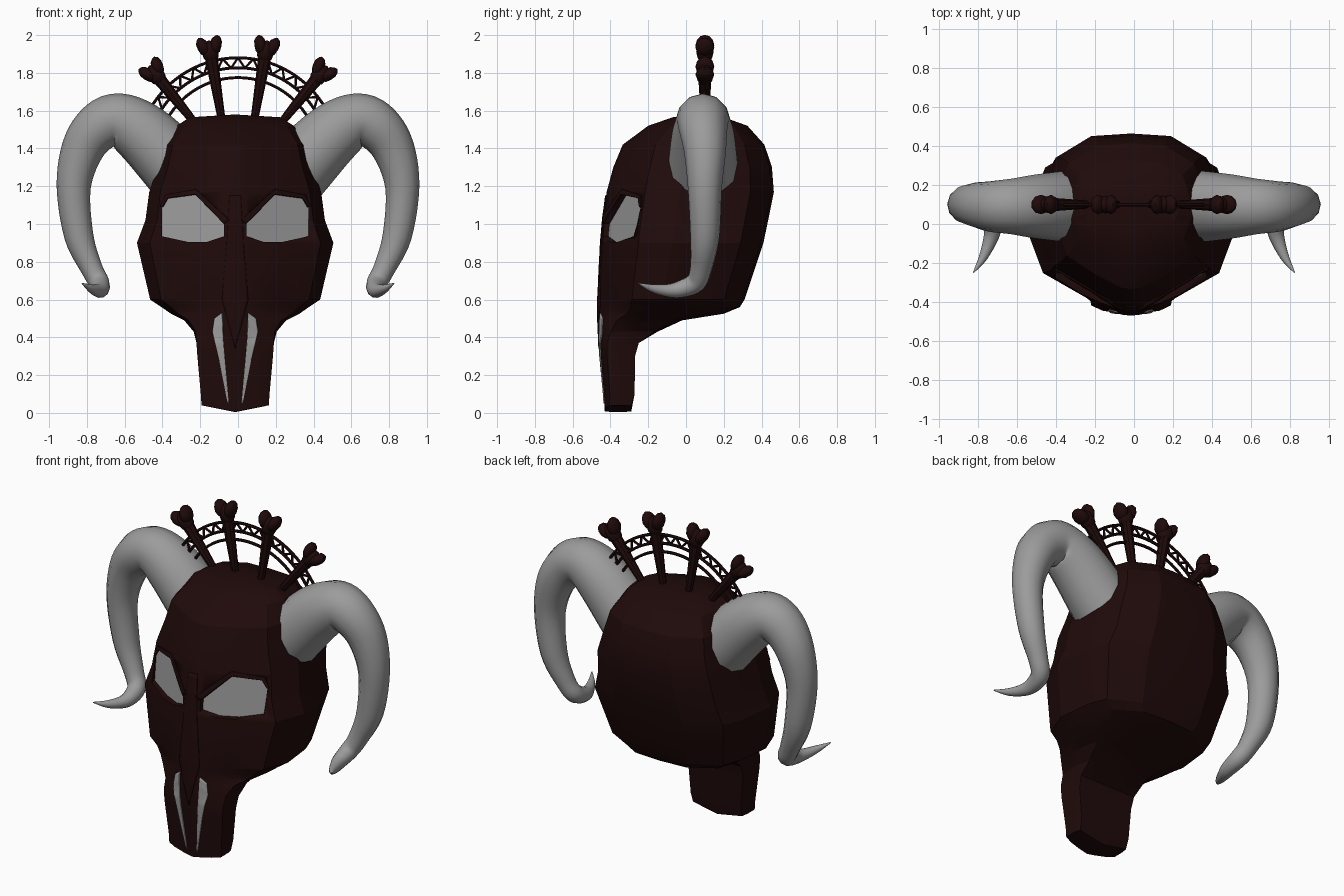
import bpy, bmesh, math
from mathutils import Vector, Matrix
from mathutils.bvhtree import BVHTree

old = bpy.data.objects.get("Cube")
if old:
    bpy.data.objects.remove(old, do_unlink=True)

CENTRE = -0.015   # skull sits slightly off axis
CREST_Y = 0.1


def material(name, colour):
    m = bpy.data.materials.new(name)
    m.use_nodes = True
    m.diffuse_color = (*colour, 1)
    bsdf = next(n for n in m.node_tree.nodes if n.type == "BSDF_PRINCIPLED")
    bsdf.inputs["Base Color"].default_value = (*colour, 1)
    bsdf.inputs["Roughness"].default_value = 0.8
    return m


dark = material("dark_maroon", (0.014, 0.003, 0.003))
grey = material("horn_grey", (0.33, 0.33, 0.33))


def add_mesh(name, mesh, mat, angle):
    mesh.materials.clear()
    mesh.materials.append(mat)
    mesh.shade_smooth()
    mesh.set_sharp_from_angle(angle=math.radians(angle))
    ob = bpy.data.objects.new(name, mesh)
    bpy.context.collection.objects.link(ob)
    return ob


def add_bmesh(name, bm, mat, angle=20):
    mesh = bpy.data.meshes.new(name)
    bm.to_mesh(mesh)
    bm.free()
    return add_mesh(name, mesh, mat, angle)


def evaluated_mesh(ob):
    deps = bpy.context.evaluated_depsgraph_get()
    return bpy.data.meshes.new_from_object(ob.evaluated_get(deps))


def add_tube(name, paths, mat, resolution, angle):
    """Tubes along lists of (x, y, z, radius)."""
    curve = bpy.data.curves.new(name + "_path", "CURVE")
    curve.dimensions = "3D"
    curve.bevel_depth = 1
    curve.bevel_resolution = resolution
    curve.use_fill_caps = True
    for path in paths:
        spline = curve.splines.new("POLY")
        spline.points.add(len(path) - 1)
        for p, (x, y, z, r) in zip(spline.points, path):
            p.co = (x, y, z, 1)
            p.radius = r
    temp = bpy.data.objects.new(name + "_path", curve)
    bpy.context.collection.objects.link(temp)
    mesh = evaluated_mesh(temp)
    bpy.data.objects.remove(temp, do_unlink=True)
    return add_mesh(name, mesh, mat, angle)


def smooth_path(points, steps=5):
    """Catmull-Rom interpolation, radius included."""
    p = [Vector(q) for q in points]
    p = [p[0] * 2 - p[1]] + p + [p[-1] * 2 - p[-2]]
    out = []
    for a, b, c, d in zip(p, p[1:], p[2:], p[3:]):
        for i in range(steps):
            t = i / steps
            out.append(0.5 * (2 * b + (c - a) * t + (2 * a - 5 * b + 4 * c - d) * t ** 2
                              + (3 * b - a - 3 * c + d) * t ** 3))
    return out + [p[-2]]


# Skull: lofted rings blending a boxy muzzle into a wedge-faced cranium
WEDGE = [(0, 0), (.13, .01), (.48, .1), (.87, .23), (1, .44), (.95, .7), (.85, .86), (.45, .985), (0, 1)]
BOX = [(0, 0), (.33, .01), (.72, .07), (1, .2), (1, .45), (1, .7), (.95, 1), (.5, 1), (0, 1)]
# height, half width, front y, back y, boxiness
RINGS = [(.04, .178, -.43, -.29, 1), (.1, .182, -.435, -.272, 1), (.3, .2, -.455, -.27, 1),
         (.37, .205, -.46, -.25, 1), (.43, .22, -.462, -.15, .6), (.49, .27, -.465, -.02, .3),
         (.525, .34, -.465, .2, .1), (.56, .39, -.465, .285, 0), (.6, .45, -.465, .31, 0),
         (.75, .485, -.458, .36, 0), (.9, .52, -.45, .41, 0), (1.02, .475, -.44, .435, 0),
         (1.17, .455, -.42, .465, 0), (1.3, .41, -.385, .455, 0), (1.42, .38, -.335, .415, 0),
         (1.52, .31, -.2, .325, 0), (1.565, .24, -.07, .2, 0)]
bm = bmesh.new()
loops = []
for z, w, front, back, k in RINGS:
    half = [Vector(a).lerp(Vector(b), k) for a, b in zip(WEDGE, BOX)]
    outline = half + [Vector((-h.x, h.y)) for h in half[-2:0:-1]]
    drop = 0.033 if z < 0.05 else 0
    loops.append([bm.verts.new((CENTRE + h.x * w, front + h.y * (back - front),
                                z - drop * (1 - abs(h.x)))) for h in outline])
for low, high in zip(loops, loops[1:]):
    for i in range(len(low)):
        j = (i + 1) % len(low)
        bm.faces.new((low[i], low[j], high[j], high[i]))
for loop, z in ((loops[0], 0.004), (loops[-1], 1.58)):
    middle = sum((v.co for v in loop), Vector()) / len(loop)
    hub = bm.verts.new((middle.x, middle.y, z))
    for i in range(len(loop)):
        bm.faces.new((loop[i], loop[(i + 1) % len(loop)], hub))
bmesh.ops.recalc_face_normals(bm, faces=bm.faces[:])
bmesh.ops.triangulate(bm, faces=bm.faces[:])
tree = BVHTree.FromBMesh(bm)
skull = add_bmesh("skull", bm, dark)


def outline_face(outline, side, depth):
    """New bmesh holding one front-facing polygon."""
    bm = bmesh.new()
    face = bm.faces.new([bm.verts.new((CENTRE + side * x, depth(x, z), z)) for x, z in outline])
    face.normal_update()
    if face.normal.y > 0:
        face.normal_flip()
    return bm


def face_plate(name, outline, mat, side, raise_by):
    """Thin plate laid over the front of the skull."""
    bm = outline_face(outline, side, lambda x, z: -1)
    bmesh.ops.triangulate(bm, faces=bm.faces[:])
    bmesh.ops.subdivide_edges(bm, edges=bm.edges[:], cuts=9, use_grid_fill=True)
    for v in bm.verts:
        hit = tree.ray_cast(Vector((v.co.x, -2, v.co.z)), Vector((0, 1, 0)))[0]
        v.co.y = (hit.y if hit else -0.3) - raise_by
    ob = add_bmesh(name, bm, mat, 30)
    solid = ob.modifiers.new("thickness", "SOLIDIFY")
    solid.thickness = raise_by + 0.001
    solid.offset = -1


def eye_socket(label, outline, side):
    """Cut a slanted socket into the skull and close it with a flat grey panel."""
    def floor(x, z):
        return -0.41 + 0.5 * (x - 0.06) + 0.1 * (z - 0.92)

    add_bmesh(label + "_eye", outline_face(outline, side, lambda x, z: floor(x, z) - 0.003), grey)
    bm = outline_face(outline, side, floor)
    grown = bmesh.ops.extrude_face_region(bm, geom=bm.faces[:], use_keep_orig=True)
    for item in grown["geom"]:
        if isinstance(item, bmesh.types.BMVert):
            item.co.y = -1
    bmesh.ops.recalc_face_normals(bm, faces=bm.faces[:])
    cutter = add_bmesh(label + "_socket_cutter", bm, dark)
    cutter.hide_render = True
    cut = skull.modifiers.new("socket", "BOOLEAN")
    cut.operation = "DIFFERENCE"
    cut.solver = "EXACT"
    cut.object = cutter
    mesh = evaluated_mesh(skull)
    skull.modifiers.clear()
    skull.data = mesh
    bpy.data.objects.remove(cutter, do_unlink=True)


# Eyes, nostrils and brows
EYE = [(.06, .935), (.06, 1.0), (.21, 1.155), (.36, 1.135), (.387, 1.09), (.387, .935), (.25, .905), (.15, .905)]
NOSTRIL = [(.07, .53), (.11, .5), (.12, .43), (.085, .28), (.04, .05), (.033, .05), (.065, .4)]
BROW = [(.03, 1.02), (.21, 1.185), (.37, 1.155), (.4, 1.095), (.387, 1.09), (.36, 1.137), (.21, 1.157), (.06, 1.002)]
for side, label in ((1, "left"), (-1, "right")):
    eye_socket(label, EYE, side)
    face_plate(label + "_nostril", NOSTRIL, grey, side, 0.006)
    face_plate(label + "_brow", BROW, dark, side, 0.009)
face_plate("nose_bridge", [(-.03, 1.15), (.03, 1.15), (.045, .9), (.07, .6), (0, .34), (-.07, .6), (-.045, .9)],
           dark, 1, 0.006)

# Horns: rise, curl down and flick forward
HORN = [(.31, .09, 1.285, .187), (.5, .09, 1.475, .165), (.635, .09, 1.55, .142), (.74, .09, 1.51, .13),
        (.825, .1, 1.39, .112), (.87, .1, 1.19, .09), (.842, .1, .935, .077), (.775, .08, .765, .058),
        (.735, .05, .69, .054), (.727, -.03, .655, .045), (.745, -.1, .648, .034),
        (.78, -.18, .66, .021), (.825, -.25, .685, .003)]
for side, label in ((1, "left"), (-1, "right")):
    add_tube(label + "_horn", [[(side * x, y, z, r) for x, y, z, r in smooth_path(HORN)]], grey, 4, 60)

# Crest arch: three hoops with a zigzag lattice
ARCH_Z, SPAN, STEPS = 1.345, math.radians(61), 28


def arch_point(radius, i, thick):
    a = SPAN * (2 * i / STEPS - 1)
    return (radius * math.sin(a), CREST_Y, ARCH_Z + radius * math.cos(a), thick)


OUTER, MIDDLE, INNER = 0.535, 0.482, 0.43
hoops = [[arch_point(r, i, 0.009) for i in range(STEPS + 1)] for r in (OUTER, MIDDLE, INNER)]
add_tube("crest_hoops", hoops, dark, 1, 30)
struts = [[arch_point((OUTER, MIDDLE)[i % 2], i, 0.007),
           arch_point((MIDDLE, OUTER)[i % 2], i + 1, 0.007)] for i in range(STEPS)]
add_tube("crest_lattice", struts, dark, 1, 30)


# Crest bones: tapered shafts ending in two knuckles
def crest_bone(name, base, tip):
    axis = Vector((tip[0] - base[0], 0, tip[1] - base[1]))
    length = axis.length
    place = Matrix.Translation((base[0], CREST_Y, base[1])) @ Matrix.Rotation(math.atan2(axis.x, axis.z), 4, "Y")
    bm = bmesh.new()
    bmesh.ops.create_cone(bm, cap_ends=True, segments=8, radius1=0.018, radius2=0.036, depth=length - 0.08,
                          matrix=place @ Matrix.Translation((0, 0, (length - 0.08) / 2)))
    for x, down, size, lean in ((-.033, .055, (.033, .05, .056), -.35), (.033, .055, (.033, .05, .056), .35),
                                (0, .085, (.046, .046, .062), 0)):
        bmesh.ops.create_icosphere(bm, subdivisions=2, radius=1, matrix=place
                                   @ Matrix.Translation((x, 0, length - down))
                                   @ Matrix.Rotation(lean, 4, "Y") @ Matrix.Diagonal((*size, 1)))
    add_bmesh(name, bm, dark, 35)


for side, label in ((1, "left"), (-1, "right")):
    crest_bone(label + "_inner_bone", (side * .078, 1.5), (side * .16, 1.995))
    crest_bone(label + "_outer_bone", (side * .2, 1.5), (side * .487, 1.855))
